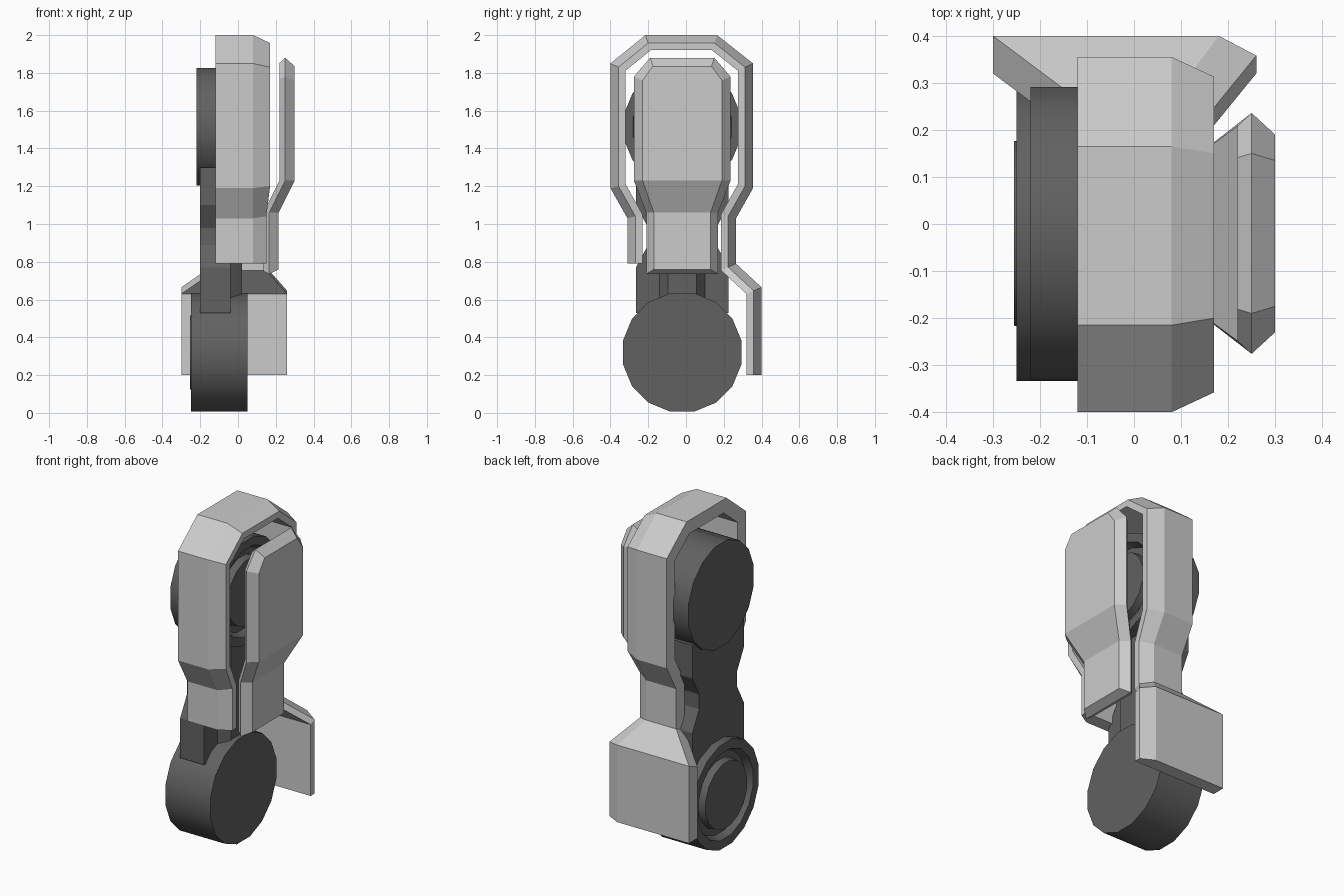
import bpy, bmesh, math
from mathutils import Vector

if "Cube" in bpy.data.objects:
    bpy.data.objects.remove(bpy.data.objects["Cube"])

CY = -0.02  # shared centre line of the drums, arm and side plate
dark = bpy.data.materials.new("dark_grey")
dark.diffuse_color = (0.12, 0.12, 0.12, 1)
dark.use_nodes = True
dark.node_tree.nodes["Principled BSDF"].inputs["Base Color"].default_value = dark.diffuse_color


def make(name, verts, faces, mat=None, smooth=False):
    me = bpy.data.meshes.new(name)
    me.from_pydata([tuple(v) for v in verts], [], faces)
    bm = bmesh.new()
    bm.from_mesh(me)
    bmesh.ops.remove_doubles(bm, verts=bm.verts, dist=1e-5)
    bmesh.ops.recalc_face_normals(bm, faces=bm.faces)
    bm.to_mesh(me)
    bm.free()
    ob = bpy.data.objects.new(name, me)
    bpy.context.collection.objects.link(ob)
    if mat:
        me.materials.append(mat)
    if smooth:
        bpy.ops.object.select_all(action='DESELECT')
        ob.select_set(True)
        bpy.context.view_layer.objects.active = ob
        bpy.ops.object.shade_smooth_by_angle(angle=math.radians(30))
    return ob


def loft(rings, caps=True):
    """Faces between equal closed rings of points."""
    n = len(rings[0])
    verts = [p for r in rings for p in r]
    faces = [(k * n + i, k * n + (i + 1) % n, (k + 1) * n + (i + 1) % n, (k + 1) * n + i)
             for k in range(len(rings) - 1) for i in range(n)]
    if caps:
        faces += [tuple(range(n)), tuple(range(len(verts) - n, len(verts)))]
    return verts, faces


def drum(name, flat_x, ring_x, z, r=0.32, sides=16):
    """Round drum: plain on one end, recessed rim with a hub disc on the other."""
    s = 1 if ring_x > flat_x else -1
    prof = [(r, flat_x), (r, ring_x), (0.265, ring_x), (0.245, ring_x - s * 0.04),
            (0.205, ring_x - s * 0.04), (0.2, ring_x + s * 0.005)]
    rings = []
    for rad, x in prof:
        a = [math.tau * (i + 0.5) / sides for i in range(sides)]
        rings.append([(x, CY + rad * math.cos(t), z + rad * math.sin(t)) for t in a])
    make(name, *loft(rings), dark, True)


def offset(path, d):
    """Mitred offset of an open y-z path towards its right-hand side."""
    pts = [Vector(p) for p in path]
    dirs = [(b - a).normalized() for a, b in zip(pts, pts[1:])]
    out = []
    for i, p in enumerate(pts):
        n1, n2 = [Vector((t.y, -t.x)) for t in (dirs[max(i - 1, 0)], dirs[min(i, len(dirs) - 1)])]
        out.append(p + (n1 + n2) * d / (1 + n1.dot(n2)))
    return out


# Drums
drum("lower_drum", 0.05, -0.25, 0.32)
drum("upper_drum", -0.22, 0.08, 1.515, 0.317)

# Waisted arm linking the drums
half = [(0.245, 1.3), (0.245, 1.1), (0.18, 0.98), (0.18, 0.89), (0.245, 0.77), (0.245, 0.53)]
outline = [(CY + w, z) for w, z in half] + [(CY - w, z) for w, z in reversed(half)]
make("arm", *loft([[(x, y, z) for y, z in outline] for x in (-0.2, -0.04)]), dark)

# Chamfered rib on the arm
rib = [(-0.05, -0.12), (-0.04, -0.12), (0.02, -0.075), (0.02, 0.075), (-0.04, 0.12), (-0.05, 0.12)]
make("arm_rib", *loft([[(x, CY + y, z) for x, y in rib] for z in (0.55, 1.3)]), dark)

# Folded cover strip running up the front, over the top and down to the rear guard
path = [(-0.31, 0.79), (-0.31, 1.03), (-0.40, 1.19), (-0.40, 1.85), (-0.215, 2.0),
        (0.165, 2.0), (0.355, 1.85), (0.355, 1.19), (0.265, 1.03), (0.265, 0.79),
        (0.40, 0.665), (0.40, 0.2)]
narrow, wide, guard = (-0.12, 0.08, 0.15), (-0.12, 0.08, 0.17), (-0.30, 0.18, 0.26)
widths = [narrow] * 2 + [wide] * 6 + [narrow] * 2 + [guard] * 2
rings = []
for o, m, i, (x0, x1, x2) in zip(path, offset(path, 0.042), offset(path, 0.08), widths):
    rings.append([(x0, *o), (x1, *o), (x2, *m), (x2, *i), (x0, *i)])
make("cover_strip", *loft(rings))

# Bevelled side plate: rows of half width, height, x shift, edge inset in y and z
rows = [(0.17, 1.88, 0, 0.015, 0.045), (0.256, 1.78, 0, 0.046, 0.02),
        (0.256, 1.23, 0, 0.046, 0), (0.19, 1.06, -0.085, 0.04, 0.0),
        (0.19, 0.735, -0.085, 0.04, -0.025)]
rings = []
for x, k in ((0.22, 0.6), (0.25, 0), (0.30, 1)):
    side = [(x + dx, w - k * iw, z - k * iz) for w, z, dx, iw, iz in rows]
    rings.append([(a, CY + w, z) for a, w, z in side] +
                 [(a, CY - w, z) for a, w, z in reversed(side)])
verts, faces = loft(rings, False)
n = len(rings[0])
for base in (0, 2 * n):
    faces += [(base + i, base + i + 1, base + n - 2 - i, base + n - 1 - i)
              for i in range(len(rows) - 1)]
make("side_plate", verts, faces)
